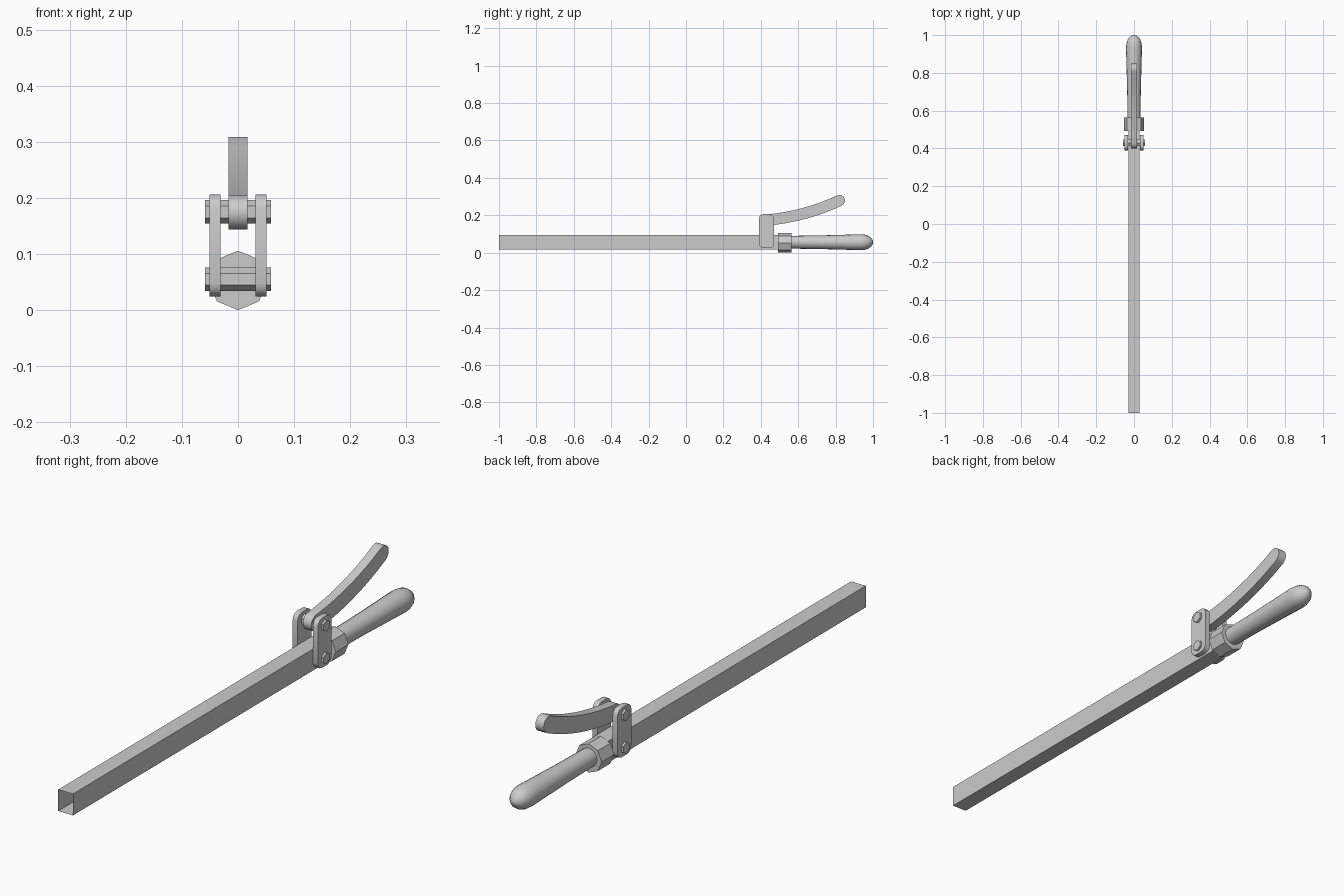
import bpy, bmesh, math
from mathutils import Vector

if "Cube" in bpy.data.objects:
    bpy.data.objects.remove(bpy.data.objects["Cube"])


def make(name, bm, smooth=None):
    bmesh.ops.recalc_face_normals(bm, faces=bm.faces)
    me = bpy.data.meshes.new(name)
    bm.to_mesh(me)
    bm.free()
    ob = bpy.data.objects.new(name, me)
    bpy.context.collection.objects.link(ob)
    if smooth:
        bpy.ops.object.select_all(action='DESELECT')
        bpy.context.view_layer.objects.active = ob
        ob.select_set(True)
        bpy.ops.object.shade_smooth_by_angle(angle=math.radians(smooth))
    return ob


def slab(name, yz, x0, x1, caps=True, smooth=None):
    """Extrude a closed (y, z) outline along x."""
    bm = bmesh.new()
    a, b = [[bm.verts.new((x, y, z)) for y, z in yz] for x in (x0, x1)]
    n = len(yz)
    for i in range(n):
        j = (i + 1) % n
        bm.faces.new((a[i], a[j], b[j], b[i]))
    if caps:
        bm.faces.new(a)
        bm.faces.new(b)
    return make(name, bm, smooth)


def turned(name, profile, sides, zc, smooth=None):
    """Revolve (y, radius) points around the y axis at height zc."""
    bm = bmesh.new()
    rings = []
    for y, r in profile:
        rings.append([bm.verts.new((r * math.sin(2 * math.pi * k / sides), y,
                                    zc + r * math.cos(2 * math.pi * k / sides)))
                      for k in range(sides)])
    for p, q in zip(rings, rings[1:]):
        for k in range(sides):
            m = (k + 1) % sides
            bm.faces.new((p[k], p[m], q[m], q[k]))
    bm.faces.new(rings[0])
    bm.faces.new(rings[-1])
    return make(name, bm, smooth)


def arc(cy, cz, r, a0, a1, n):
    return [(cy + r * math.cos(math.radians(a0 + (a1 - a0) * i / n)),
             cz + r * math.sin(math.radians(a0 + (a1 - a0) * i / n))) for i in range(n + 1)]


# thin rectangular tube, open at both ends
bm = bmesh.new()
corners = [(-0.03, 0.017), (0.03, 0.017), (0.03, 0.096), (-0.03, 0.096)]
front, back = [[bm.verts.new((x, y, z)) for x, z in corners] for y in (-1, 0.495)]
for i in range(4):
    j = (i + 1) % 4
    bm.faces.new((front[i], front[j], back[j], back[i]))
make("square_tube", bm)

# eight-sided collar and rounded grip
turned("collar", [(0.492, 0.053), (0.565, 0.053)], 8, 0.053)
grip = [(0.55, 0.034), (0.70, 0.036), (0.85, 0.040), (0.93, 0.0425), (0.955, 0.0405),
        (0.975, 0.034), (0.99, 0.023), (0.998, 0.010), (1.0, 0.002)]
turned("grip", grip, 16, 0.056, 50)

# side plates with rounded corners
r, y0, y1, z0, z1 = 0.024, 0.39, 0.47, 0.024, 0.206
outline = (arc(y1 - r, z1 - r, r, 0, 90, 3) + arc(y0 + r, z1 - r, r, 90, 180, 3)
           + arc(y0 + r, z0 + r, r, 180, 270, 3) + arc(y1 - r, z0 + r, r, 270, 360, 3))
for side, s in (("left", -1), ("right", 1)):
    slab(side + "_link_plate", outline, s * 0.031, s * 0.051, smooth=35)

# hexagonal pivot bolts
for label, z in (("upper", 0.175), ("lower", 0.055)):
    slab(label + "_pivot_bolt", arc(0.43, z, 0.021, 90, 390, 5), -0.059, 0.059)

# curved lever with rounded ends
p0, p1, p2 = Vector((0.43, 0.174)), Vector((0.645, 0.195)), Vector((0.82, 0.279))
w, n = 0.030, 8
upper, lower = [], []
for i in range(n + 1):
    t = i / n
    p = p0 * (1 - t) ** 2 + p1 * 2 * t * (1 - t) + p2 * t * t
    d = ((p1 - p0) * (1 - t) + (p2 - p1) * t).normalized()
    nrm = Vector((-d.y, d.x)) * w
    upper.append(tuple(p + nrm))
    lower.append(tuple(p - nrm))
a_start = math.degrees(math.atan2(p1.y - p0.y, p1.x - p0.x))
a_end = math.degrees(math.atan2(p2.y - p1.y, p2.x - p1.x))
shape = (lower + arc(p2.x, p2.y, w, a_end - 90, a_end + 90, 8)[1:-1]
         + upper[::-1] + arc(p0.x, p0.y, w, a_start + 90, a_start + 270, 8)[1:-1])
slab("lever", shape, -0.017, 0.017, smooth=35)
